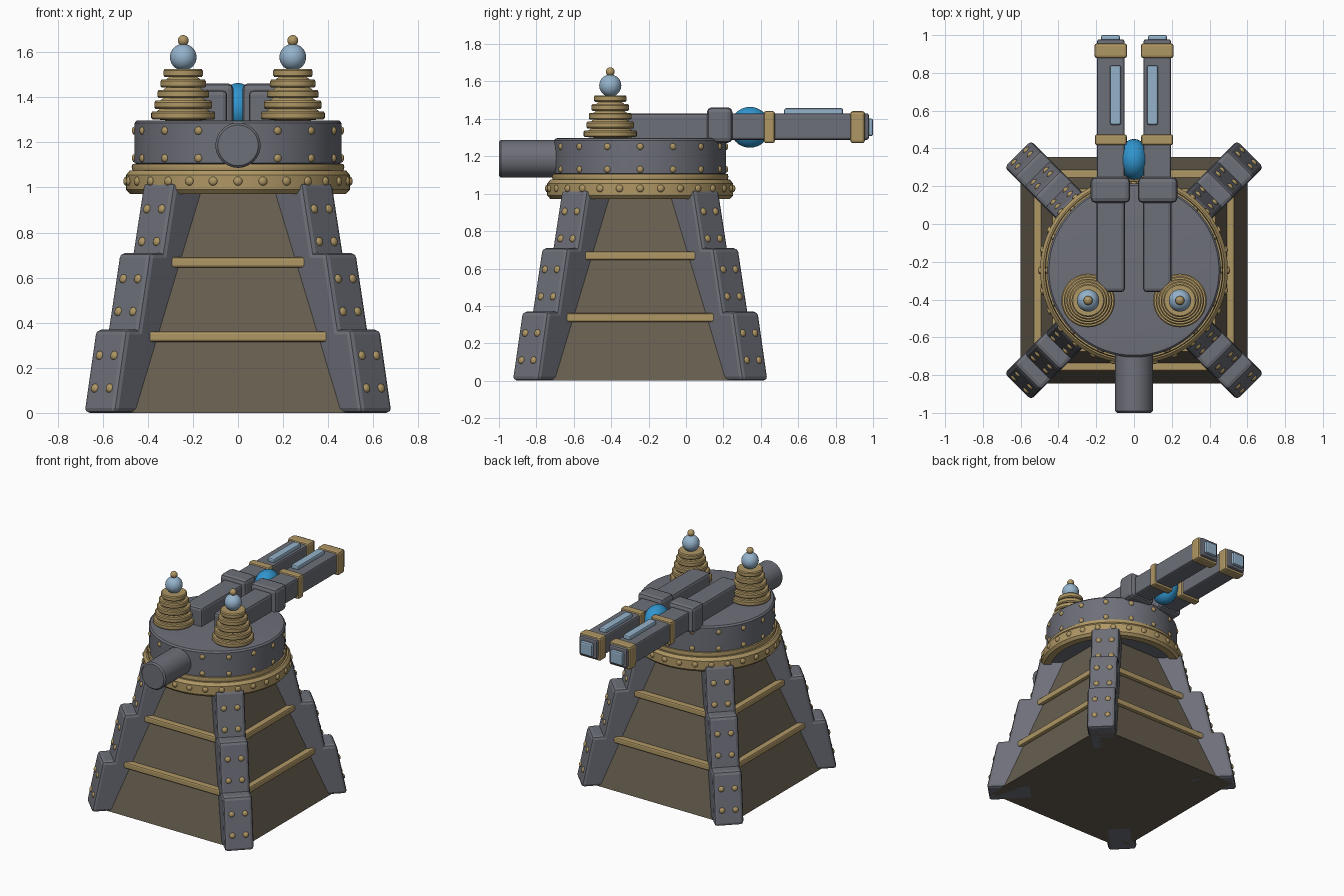
import bpy, bmesh, math
from mathutils import Matrix, Vector

if "Cube" in bpy.data.objects:
    bpy.data.objects.remove(bpy.data.objects["Cube"], do_unlink=True)

CY = -0.245  # tower axis in y


def material(name, rgb):
    m = bpy.data.materials.new(name)
    m.use_nodes = True
    m.diffuse_color = (*rgb, 1)
    m.node_tree.nodes["Principled BSDF"].inputs["Base Color"].default_value = (*rgb, 1)
    return m


STEEL = material("steel grey", (0.155, 0.16, 0.19))
GOLD = material("brass", (0.43, 0.31, 0.13))
BROWN = material("dark brown", (0.135, 0.112, 0.078))
BLUE = material("bright blue", (0.03, 0.30, 0.62))
PALE = material("pale blue", (0.30, 0.45, 0.60))


def finish(bm, name, mat, smooth=False, bevel=0.0):
    bmesh.ops.recalc_face_normals(bm, faces=bm.faces)
    me = bpy.data.meshes.new(name)
    bm.to_mesh(me)
    bm.free()
    me.materials.append(mat)
    ob = bpy.data.objects.new(name, me)
    bpy.context.collection.objects.link(ob)
    if bevel:
        mod = ob.modifiers.new("edge_bevel", 'BEVEL')
        mod.width, mod.segments = bevel, 2
    if smooth:
        bpy.ops.object.select_all(action='DESELECT')
        ob.select_set(True)
        bpy.context.view_layer.objects.active = ob
        bpy.ops.object.shade_smooth_by_angle(angle=math.radians(35))
    return ob


def box(name, mat, x, y, z, bevel=0.0):
    """Box from (min, max) pairs."""
    bm = bmesh.new()
    bmesh.ops.create_cube(bm, size=1)
    for v in bm.verts:
        v.co = [r[int(c > 0)] for r, c in zip((x, y, z), v.co)]
    return finish(bm, name, mat, bevel=bevel)


def lathe(name, mat, profile, centre, steps=48, turn=None):
    """Spin a (radius, height) profile about its own z axis."""
    bm = bmesh.new()
    vs = [bm.verts.new((r, 0, z)) for r, z in profile]
    es = [bm.edges.new(p) for p in zip(vs, vs[1:])]
    bmesh.ops.spin(bm, geom=vs + es, cent=(0, 0, 0), axis=(0, 0, 1),
                   angle=math.tau, steps=steps, use_duplicate=False)
    bmesh.ops.remove_doubles(bm, verts=bm.verts, dist=1e-5)
    if turn:
        bm.transform(turn)
    bm.transform(Matrix.Translation(centre))
    return finish(bm, name, mat, smooth=True)


def ball(name, mat, centre, radii):
    bm = bmesh.new()
    bmesh.ops.create_uvsphere(bm, u_segments=32, v_segments=16, radius=1)
    bm.transform(Matrix.Translation(centre) @ Matrix.Diagonal((*radii, 1)))
    return finish(bm, name, mat, smooth=True)


def rivets(name, spots, size=0.02):
    """Domed rivets at (point, outward direction) pairs."""
    bm = bmesh.new()
    for point, out in spots:
        m = (Matrix.Translation(point) @ out.to_track_quat('Z', 'Y').to_matrix().to_4x4()
             @ Matrix.Diagonal((size, size, size * 0.6, 1)))
        bmesh.ops.create_uvsphere(bm, u_segments=12, v_segments=8, radius=1, matrix=m)
    return finish(bm, name, GOLD, smooth=True)


def ring_spots(count, radius, z):
    for i in range(count):
        d = Vector((0, -1, 0))
        d.rotate(Matrix.Rotation(math.tau * i / count, 3, 'Z'))
        yield d * radius + Vector((0, CY, z)), d


# Tapered square body with two brass bands
def body_half(z):
    return 0.6 - 0.3 * z


bm = bmesh.new()
bmesh.ops.create_cube(bm, size=2)
for v in bm.verts:
    z = 1.0 if v.co.z > 0 else 0.0
    h = body_half(z)
    v.co = (v.co.x * h, v.co.y * h + CY, z)
finish(bm, "body", BROWN)

for name, z in (("lower_band", 0.338), ("upper_band", 0.668)):
    h = body_half(z) + 0.034
    box(name, GOLD, (-h, h), (CY - h, CY + h), (z - 0.023, z + 0.023), bevel=0.01)

# Corner legs: three stepped, leaning segments each, with rivets on the outer faces
SEGMENTS = (  # bottom z, top z, outer reach at bottom and top, inner reach
    ("foot", 0.0, 0.37, 0.875, 0.80, 0.55),
    ("shin", 0.31, 0.71, 0.735, 0.65, 0.42),
    ("thigh", 0.63, 1.02, 0.585, 0.50, 0.27))
leg_spots = []
for corner, deg in (("front_left", -45), ("back_left", 45),
                    ("back_right", 135), ("front_right", 225)):
    place = Matrix.Translation((0, CY, 0)) @ Matrix.Rotation(math.radians(deg), 4, 'Z')
    for part, z0, z1, r0, r1, inner in SEGMENTS:
        bm = bmesh.new()
        bmesh.ops.create_cube(bm, size=2)
        for v in bm.verts:
            top = v.co.z > 0
            outer = r1 if top else r0
            v.co = (outer if v.co.x > 0 else inner, v.co.y * 0.1, z1 if top else z0)
        bm.transform(place)
        finish(bm, f"{corner}_{part}", STEEL, bevel=0.022)
        out = place.to_3x3() @ Vector((z1 - z0, 0, r0 - r1)).normalized()
        for z in (z1 - 0.115, z1 - 0.26):
            r = r0 + (r1 - r0) * (z - z0) / (z1 - z0)
            for t in (-0.046, 0.046):
                leg_spots.append((place @ Vector((r, t, z)), out))
rivets("leg_rivets", leg_spots)

# Turret: brass collar, thin ring, riveted drum
axis = (0, CY, 0)
lathe("collar", GOLD, [(0.43, 0.972), (0.48, 0.972), (0.497, 0.99), (0.497, 1.055),
                       (0.48, 1.075), (0.43, 1.075)], axis, 64)
lathe("thin_ring", GOLD, [(0.43, 1.07), (0.468, 1.075), (0.472, 1.09),
                          (0.468, 1.105), (0.43, 1.105)], axis, 64)
lathe("drum", STEEL, [(0, 0.985), (0.44, 0.985), (0.44, 1.1), (0.46, 1.108), (0.46, 1.285),
                      (0.45, 1.296), (0.43, 1.298), (0, 1.298)], axis, 64)
rivets("collar_rivets", ring_spots(28, 0.497, 1.028))
rivets("drum_rivets", [s for z in (1.13, 1.252) for s in ring_spots(16, 0.46, z)], 0.018)

# Horizontal barrel stub on the front
lathe("front_boss", STEEL, [(0, 0), (0.1, 0), (0.1, 0.53), (0.09, 0.54), (0, 0.54)],
      (0, -0.46, 1.187), 40, Matrix.Rotation(math.pi / 2, 4, 'X'))

# Coil towers and twin guns, one per side
for side, s in (("left", 1), ("right", -1)):
    def span(a, b):
        return (a, b) if s > 0 else (-b, -a)

    profile = [(0, 1.29)]
    for i in range(5):
        r, z = 0.142 - 0.0137 * i, 1.302 + 0.047 * i
        profile += [(r - 0.025, z), (r - 0.006, z), (r, z + 0.007), (r, z + 0.029),
                    (r - 0.006, z + 0.036), (r - 0.025, z + 0.036)]
    profile.append((0, z + 0.036))
    x, y = 0.243 * s, -0.405
    lathe(f"{side}_coil", GOLD, profile, (x, y, 0), 40)
    ball(f"{side}_coil_globe", PALE, (x, y, 1.578), (0.059,) * 3)
    ball(f"{side}_coil_tip", GOLD, (x, y, 1.652), (0.024,) * 3)

    box(f"{side}_gun_rear", STEEL, span(0.048, 0.198), (-0.36, 0.15), (1.28, 1.43), 0.018)
    box(f"{side}_gun_bracket", STEEL, span(0.02, 0.23), (0.112, 0.248), (1.272, 1.462), 0.025)
    box(f"{side}_gun_barrel", STEEL, span(0.05, 0.196), (0.2, 0.978), (1.288, 1.43), 0.012)
    box(f"{side}_gun_inner_band", GOLD, span(0.038, 0.207), (0.417, 0.475), (1.27, 1.442), 0.012)
    box(f"{side}_gun_muzzle_band", GOLD, span(0.036, 0.21), (0.878, 0.957), (1.27, 1.442), 0.015)
    box(f"{side}_gun_light_strip", PALE, span(0.069, 0.127), (0.525, 0.84), (1.4, 1.457), 0.01)
    box(f"{side}_gun_lens", PALE, span(0.074, 0.174), (0.96, 1.0), (1.308, 1.402), 0.01)

# Energy orb between the guns
ball("energy_orb", BLUE, (0, 0.342, 1.355), (0.081, 0.108, 0.109))
